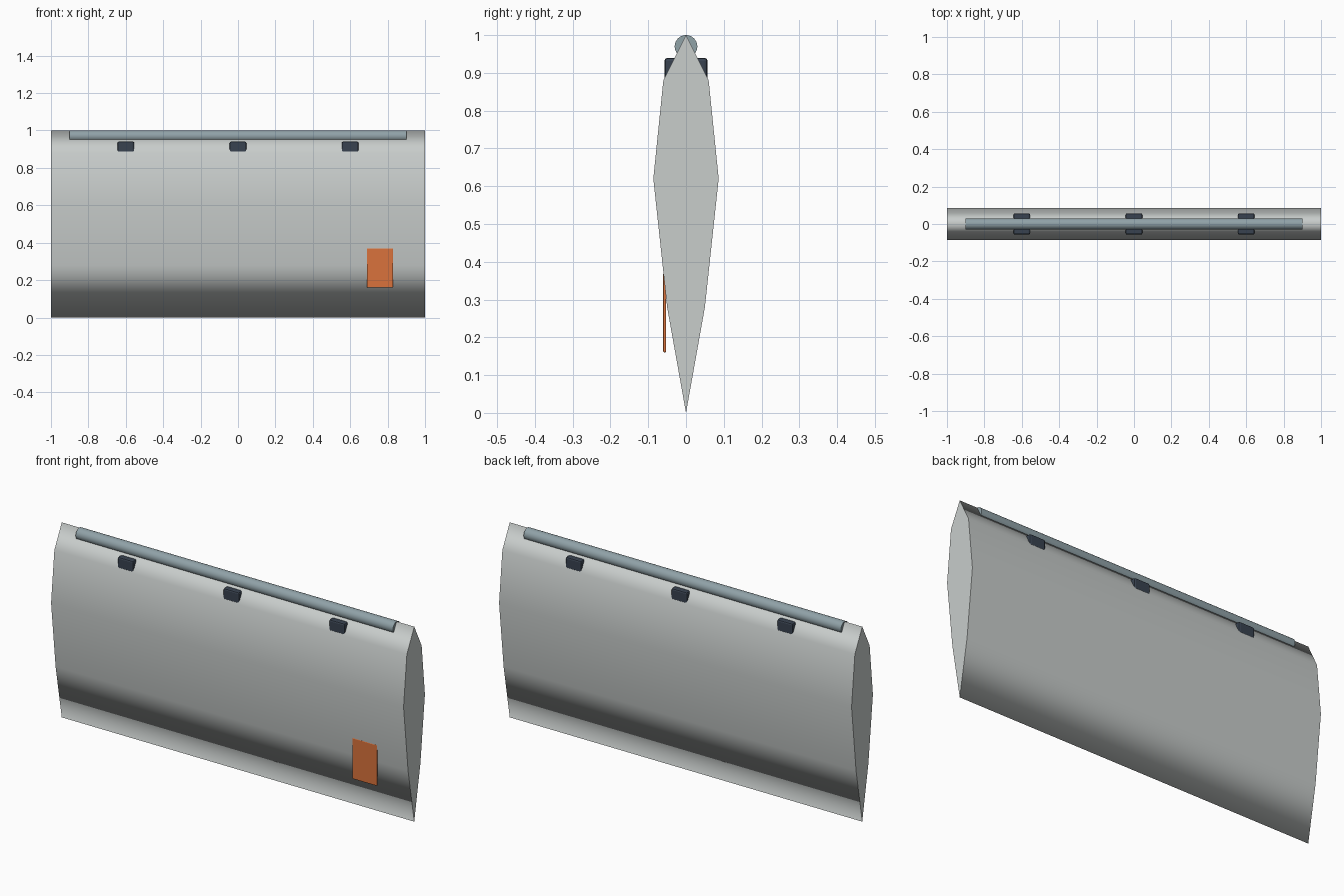
import bpy, bmesh, math
from mathutils import Matrix

if "Cube" in bpy.data.objects:
    bpy.data.objects.remove(bpy.data.objects["Cube"])


def material(name, rgb):
    m = bpy.data.materials.new(name)
    m.diffuse_color = (*rgb, 1)
    m.use_nodes = True
    m.node_tree.nodes["Principled BSDF"].inputs["Base Color"].default_value = m.diffuse_color
    return m


GREY = material("light grey", (0.58, 0.61, 0.60))
STEEL = material("blue grey metal", (0.28, 0.36, 0.39))
NAVY = material("dark slate", (0.04, 0.055, 0.08))
ORANGE = material("orange", (0.70, 0.17, 0.045))


def finish(name, bm, mat):
    bmesh.ops.recalc_face_normals(bm, faces=bm.faces)
    me = bpy.data.meshes.new(name)
    bm.to_mesh(me)
    bm.free()
    me.materials.append(mat)
    ob = bpy.data.objects.new(name, me)
    bpy.context.collection.objects.link(ob)
    return ob


def box(name, x, y, z, mat, bevel):
    bm = bmesh.new()
    ends = (x, y, z)
    centre = [sum(e) / 2 for e in ends]
    size = [e[1] - e[0] for e in ends]
    bmesh.ops.create_cube(bm, size=1, matrix=Matrix.Translation(centre) @ Matrix.Diagonal((*size, 1)))
    ob = finish(name, bm, mat)
    mod = ob.modifiers.new("edge", 'BEVEL')
    mod.width = bevel
    mod.segments = 2
    return ob


# pillow-shaped body: mirrored y-z profile swept along x, rounded shading with flat ends
half = [(0.05, 0.28), (0.0865, 0.62), (0.06, 0.88)]
profile = [(0, 0)] + half + [(0, 1)] + [(-y, z) for y, z in reversed(half)]
bm = bmesh.new()
end = bm.faces.new([bm.verts.new((-1, y, z)) for y, z in profile])
ext = bmesh.ops.extrude_face_region(bm, geom=[end], use_keep_orig=True)
bmesh.ops.translate(bm, vec=(2, 0, 0), verts=[g for g in ext["geom"] if isinstance(g, bmesh.types.BMVert)])
for f in bm.faces:
    f.smooth = len(f.verts) == 4
finish("body", bm, GREY)

# rod along the top edge
bm = bmesh.new()
bmesh.ops.create_cone(bm, cap_ends=True, segments=32, radius1=0.03, radius2=0.03, depth=1.8,
                      matrix=Matrix.Translation((0, 0, 0.97)) @ Matrix.Rotation(math.pi / 2, 4, 'Y'))
for f in bm.faces:
    f.smooth = len(f.verts) == 4
finish("top_rod", bm, STEEL)

# three clips straddling the body
for i, x in enumerate((-0.6, 0, 0.6)):
    box(f"clip_{i + 1}", (x - 0.045, x + 0.045), (-0.057, 0.057), (0.88, 0.94), NAVY, 0.008)

# thin tag low on the front
box("front_tag", (0.69, 0.83), (-0.0605, -0.0525), (0.16, 0.37), ORANGE, 0.003)
